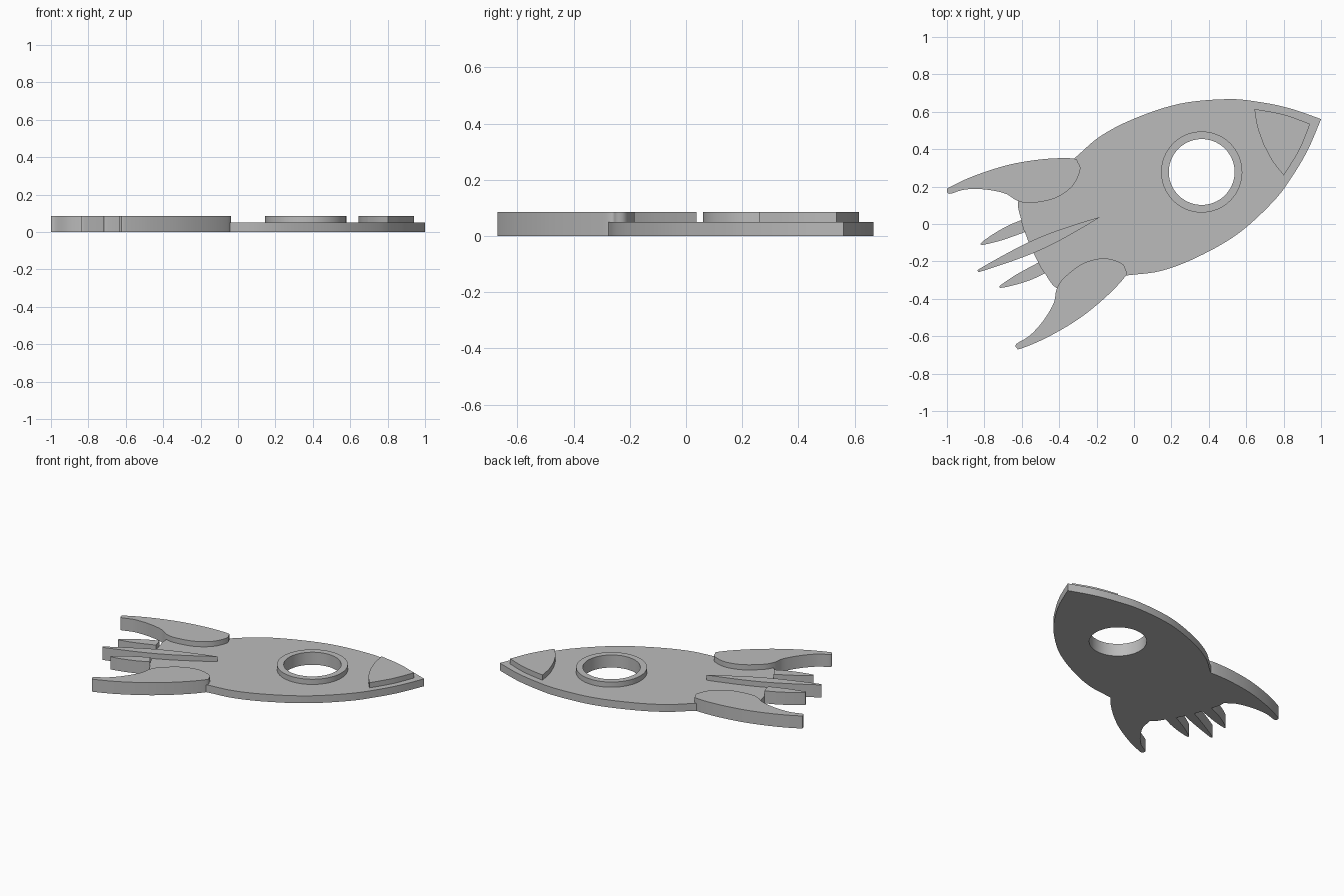
import bpy, bmesh, math
from mathutils import Matrix, Vector

if "Cube" in bpy.data.objects:
    bpy.data.objects.remove(bpy.data.objects["Cube"], do_unlink=True)

LOW, HIGH = 0.05, 0.085            # plate height and raised height
HOLE, RIM = 0.176, 0.217           # porthole radii
# Parts are drawn along u (towards the nose) around the porthole, then placed
PLACE = Matrix.Translation((0.362, 0.278, 0)) @ Matrix.Rotation(math.radians(23.9), 4, 'Z')

grey = bpy.data.materials.new("plain grey")
grey.use_nodes = True
grey.diffuse_color = (0.5, 0.5, 0.5, 1)
grey.node_tree.nodes["Principled BSDF"].inputs["Base Color"].default_value = (0.5, 0.5, 0.5, 1)


def smooth(points, closed=False, steps=6):
    """Catmull-Rom curve through the points."""
    p = [Vector(q) for q in points]
    n = len(p)
    at = (lambda i: p[i % n]) if closed else (lambda i: p[max(0, min(n - 1, i))])
    out = []
    for i in range(n if closed else n - 1):
        a, b, c, d = (at(i + k) for k in (-1, 0, 1, 2))
        for s in range(steps):
            t = s / steps
            out.append(b + (c - a) * t / 2 + (a - b * 2.5 + c * 2 - d / 2) * t * t
                       + ((b - c) * 1.5 + (d - a) / 2) * t ** 3)
    return out if closed else out + [p[-1]]


def mirrored(half):
    """Close a half outline that starts and ends on the axis."""
    return half + [Vector((q.x, -q.y)) for q in reversed(half[1:-1])]


def circle(radius, n=72):
    return [Vector((radius * math.cos(math.tau * i / n), radius * math.sin(math.tau * i / n)))
            for i in range(n)]


def plate(name, loops, bottom, top, side=1):
    """Fill the outlines (later ones are holes) and extrude them upwards."""
    bm = bmesh.new()
    for loop in loops:
        vs = [bm.verts.new((q.x, q.y * side, bottom)) for q in loop]
        for a, b in zip(vs, vs[1:] + vs[:1]):
            bm.edges.new((a, b))
    bmesh.ops.triangle_fill(bm, edges=bm.edges[:], use_beauty=True, normal=(0, 0, 1))
    grown = bmesh.ops.extrude_face_region(bm, geom=bm.faces[:], use_keep_orig=True)
    raised = [g for g in grown["geom"] if isinstance(g, bmesh.types.BMVert)]
    bmesh.ops.translate(bm, verts=raised, vec=(0, 0, top - bottom))
    bmesh.ops.recalc_face_normals(bm, faces=bm.faces[:])
    bm.transform(PLACE)
    mesh = bpy.data.meshes.new(name)
    bm.to_mesh(mesh)
    bm.free()
    mesh.materials.append(grey)
    obj = bpy.data.objects.new(name, mesh)
    bpy.context.collection.objects.link(obj)
    bpy.ops.object.select_all(action='DESELECT')
    obj.select_set(True)
    bpy.context.view_layer.objects.active = obj
    bpy.ops.object.shade_smooth_by_angle(angle=math.radians(30))


# Hull plate with the porthole cut through
hull = smooth([(0.698, 0), (0.569, 0.12), (0.437, 0.215), (0.287, 0.299), (0.042, 0.381),
               (-0.213, 0.407), (-0.42, 0.394), (-0.604, 0.34), (-0.8, 0.3),
               (-0.95, 0.265), (-0.987, 0.147), (-1.0, 0)])
plate("hull", [mirrored(hull), circle(HOLE)], 0, LOW)

# Raised porthole rim
plate("porthole_rim", [circle(RIM), circle(HOLE)], LOW, HIGH)

# Raised nose panel: curved flank, then curved back edge
flank = smooth([(0.634, 0), (0.525, 0.104), (0.394, 0.194)])
back = smooth([(0.394, 0.194), (0.37, 0.1), (0.362, 0)])
plate("nose_panel", [mirrored(flank + back[1:])], LOW, HIGH)

# Swept fins
fin = smooth([(-0.6, 0.345), (-0.584, 0.314), (-0.591, 0.271), (-0.665, 0.21),
              (-0.779, 0.19), (-0.906, 0.22), (-0.965, 0.261), (-1.008, 0.321),
              (-1.097, 0.384), (-1.195, 0.427), (-1.278, 0.439), (-1.285, 0.461),
              (-1.263, 0.472), (-1.116, 0.474), (-0.921, 0.452), (-0.738, 0.403)], closed=True)
# Short side flames, starting at the tail edge
flame = smooth([(-0.985, 0.156), (-1.07, 0.157), (-1.16, 0.147), (-1.23, 0.132), (-1.235, 0.122),
                (-1.225, 0.117), (-1.13, 0.1), (-0.995, 0.089)])
for side, word in ((1, "right"), (-1, "left")):
    plate(word + "_fin", [fin], 0, HIGH, side)
    plate(word + "_flame", [flame], 0, HIGH, side)

# Long middle flame lying over the tail
middle = smooth([(-0.594, 0), (-0.7, 0.014), (-0.85, 0.028), (-0.98, 0.032),
                 (-1.12, 0.025), (-1.295, 0.008), (-1.303, 0)])
plate("middle_flame", [mirrored(middle)], 0, HIGH)
